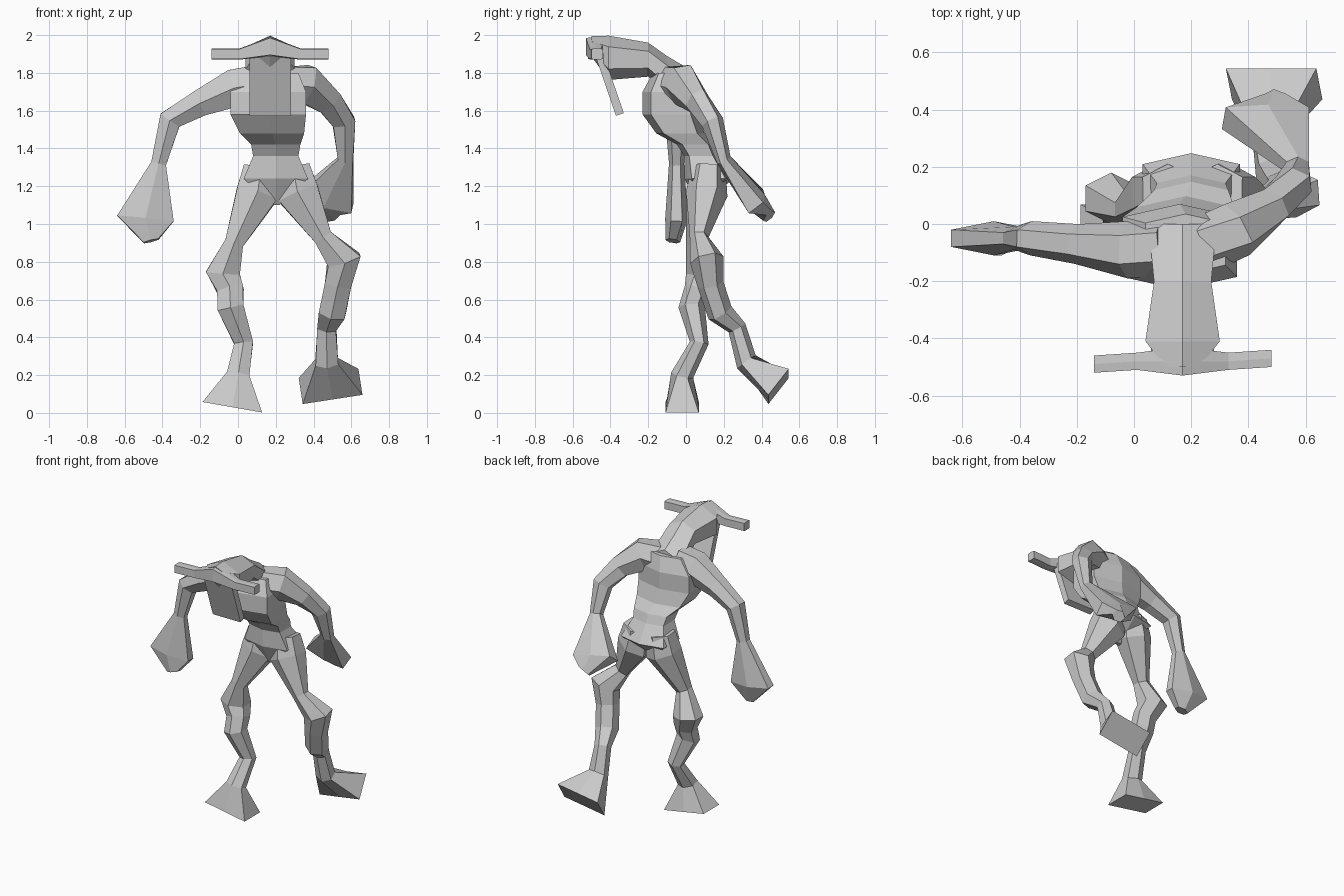
import bpy
import bmesh
from mathutils import Vector

if "Cube" in bpy.data.objects:
    bpy.data.objects.remove(bpy.data.objects["Cube"], do_unlink=True)

# One plain clay colour
clay = bpy.data.materials.new("light_grey_clay")
clay.use_nodes = True
grey = (.6, .6, .6, 1)
clay.diffuse_color = grey
clay.node_tree.nodes["Principled BSDF"].inputs["Base Color"].default_value = grey

right, back, up = Vector((1, 0, 0)), Vector((0, 1, 0)), Vector((0, 0, 1))


def make_ring(bm, centre, along, facing, half_width, half_depth, corner):
    """Add a six-sided ring of vertices across the given direction."""
    along = along.normalized()
    depth = (facing - along * facing.dot(along)).normalized()
    width = along.cross(depth)
    outline = [(-1, -corner), (0, -1), (1, -corner), (1, corner), (0, 1), (-1, corner)]
    return [bm.verts.new(centre + width * u * half_width + depth * v * half_depth)
            for u, v in outline]


def loft(name, joints, girth, flat={}, facing=back, along=None, depth=1, corner=.5,
         flat_corner=1):
    """Skin rings through named joints; flattened joints get their own corner."""
    names = list(joints)
    centres = [Vector(joints[joint]) for joint in names]
    bm = bmesh.new()
    rings = []
    for i, joint in enumerate(names):
        before = centres[max(i - 1, 0)]
        after = centres[min(i + 1, len(centres) - 1)]
        half_width = girth[joint]
        half_depth = half_width * depth * flat.get(joint, 1)
        edge = flat_corner if joint in flat else corner
        rings.append(make_ring(bm, centres[i], along or after - before, facing,
                               half_width, half_depth, edge))
    for lower, upper in zip(rings, rings[1:]):
        for j in range(len(lower)):
            bm.faces.new((lower[j - 1], lower[j], upper[j], upper[j - 1]))
    bm.faces.new(rings[0])
    bm.faces.new(rings[-1])
    bmesh.ops.recalc_face_normals(bm, faces=bm.faces)
    mesh = bpy.data.meshes.new(name)
    bm.to_mesh(mesh)
    bm.free()
    mesh.materials.append(clay)
    bpy.context.collection.objects.link(bpy.data.objects.new(name, mesh))


# Pelvis, narrow waist and barrel chest
loft(
    "torso",
    joints=dict(
        crotch=(.2, .08, 1.1),
        hips=(.2, .12, 1.24),
        waist=(.2, .08, 1.36),
        midriff=(.2, .05, 1.42),
        ribs=(.18, -.03, 1.48),
        belly=(.16, -.08, 1.58),
        chest=(.16, -.08, 1.7),
        shoulders=(.18, -.07, 1.8),
    ),
    girth=dict(crotch=.02, hips=.17, waist=.12, midriff=.13, ribs=.17, belly=.2, chest=.2,
               shoulders=.14),
    along=up, depth=.75, corner=.7,
)

# Hunched neck running forward into the head
middle = .17
loft(
    "neck_and_head",
    joints=dict(
        nape=(middle, 0, 1.74),
        neck=(middle, -.1, 1.79),
        crown=(middle, -.2, 1.87),
        brow=(middle, -.41, 1.88),
        snout=(middle, -.5, 1.94),
    ),
    girth=dict(nape=.1, neck=.11, crown=.1, brow=.13, snout=.06),
    facing=up, along=-back, depth=.9,
)

# Crossbar of the head, mirrored about its middle into two blunt horns
loft(
    "horns",
    joints=dict(
        right_tip=(middle - .31, -.49, 1.9),
        right_root=(middle - .16, -.48, 1.9),
        centre=(middle, -.48, 1.94),
        left_root=(middle + .16, -.48, 1.9),
        left_tip=(middle + .31, -.47, 1.9),
    ),
    girth=dict(right_tip=.03, right_root=.03, centre=.05, left_root=.03, left_tip=.03),
    facing=up, along=right, corner=.9,
)

# Flat slab of a face hanging from the brow
loft(
    "face_plate",
    joints=dict(top=(middle, -.46, 1.9), bottom=(middle, -.35, 1.58)),
    girth=dict(top=.11, bottom=.11),
    flat=dict(top=.2, bottom=.2),
)

# Arms share one set of girths, ending in wide flat hands
arm_girth = dict(collar=.1, shoulder=.1, upper=.07, elbow=.06, wrist=.04, hand=.15, tips=.04)
hand_shape = dict(hand=.4)
loft(
    "right_arm",
    joints=dict(
        collar=(.1, -.08, 1.74),
        shoulder=(-.02, -.09, 1.72),
        upper=(-.2, -.07, 1.64),
        elbow=(-.36, -.05, 1.55),
        wrist=(-.42, -.05, 1.32),
        hand=(-.49, -.05, 1.03),
        tips=(-.46, -.07, .91),
    ),
    girth=arm_girth, flat=hand_shape, flat_corner=.5,
)
loft(
    "left_arm",
    joints=dict(
        collar=(.25, -.07, 1.73),
        shoulder=(.36, -.02, 1.74),
        upper=(.48, .06, 1.65),
        elbow=(.56, .14, 1.54),
        wrist=(.57, .2, 1.34),
        hand=(.46, .37, 1.12),
        tips=(.5, .44, 1.04),
    ),
    girth=arm_girth, flat=hand_shape, flat_corner=.8,
)

# Legs share one set of girths, with knobbly knees and flared feet
leg_girth = dict(hip=.09, thigh=.11, shank=.05, knee=.09, calf=.07, shin=.07,
                 ankle=.05, heel=.06, foot=.16)
foot_shape = dict(foot=.55)
loft(
    "right_leg",
    joints=dict(
        hip=(.12, .12, 1.3),
        thigh=(.1, .11, 1.16),
        shank=(-.02, .05, .9),
        knee=(-.08, .09, .74),
        calf=(-.04, .06, .65),
        shin=(-.04, .03, .56),
        ankle=(.03, .07, .37),
        heel=(0, -.02, .2),
        foot=(-.03, -.02, .03),
    ),
    girth=leg_girth, flat=foot_shape,
)
loft(
    "left_leg",
    joints=dict(
        hip=(.29, .12, 1.3),
        thigh=(.32, .11, 1.16),
        shank=(.45, .07, .93),
        knee=(.56, .11, .81),
        calf=(.53, .13, .68),
        shin=(.5, .18, .53),
        ankle=(.47, .27, .45),
        heel=(.47, .32, .27),
        foot=(.49, .49, .14),
    ),
    girth=leg_girth, flat=foot_shape,
)
